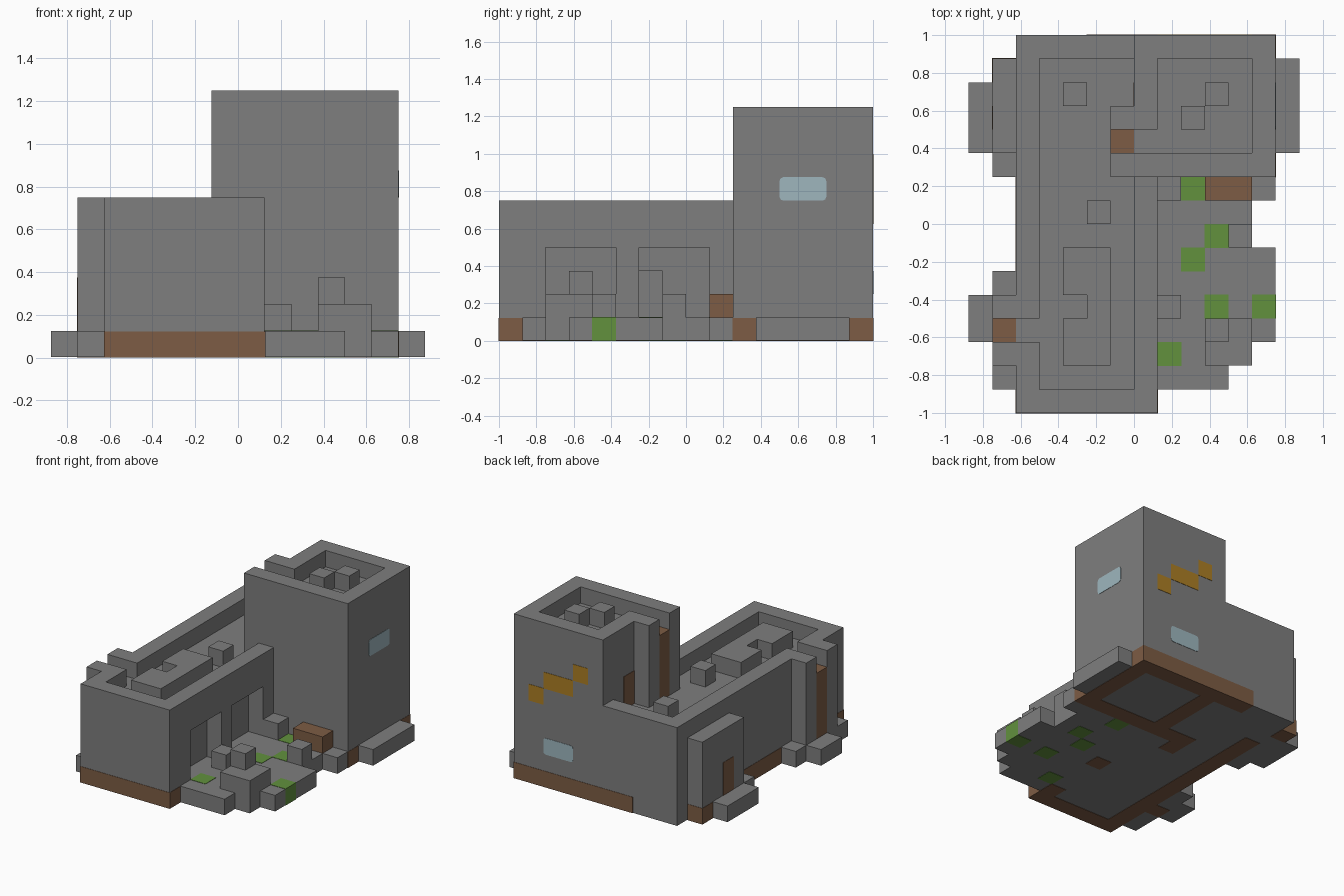
import bpy
import bmesh
from mathutils import Vector

CELL = 0.125      # size of one building block
SKIN = 0.02       # thin offset, in blocks, for painted plates

if "Cube" in bpy.data.objects:
    bpy.data.objects.remove(bpy.data.objects["Cube"], do_unlink=True)


def material(name, rgb):
    mat = bpy.data.materials.new(name)
    mat.use_nodes = True
    colour = (*rgb, 1)
    mat.diffuse_color = colour
    for node in mat.node_tree.nodes:
        if node.type == "BSDF_PRINCIPLED":
            node.inputs["Base Color"].default_value = colour
            node.inputs["Roughness"].default_value = 0.9
    return mat


stone = material("stone_grey", (0.21, 0.21, 0.21))
timber = material("rust_brown", (0.205, 0.107, 0.058))
moss = material("moss_green", (0.122, 0.283, 0.048))
glass = material("pale_blue", (0.342, 0.468, 0.515))
amber = material("amber", (0.41, 0.21, 0.018))


def box(name, xs, ys, zs, mat=stone, pad=0.0, round_axis=None):
    """Block between cell limits; pad grows it sideways, round_axis rounds its corners."""
    low = Vector((xs[0] - pad, ys[0] - pad, zs[0])) * CELL
    high = Vector((xs[1] + pad, ys[1] + pad, zs[1])) * CELL
    if zs[0] == 0 and mat == stone:
        low.z = SKIN * CELL
    bm = bmesh.new()
    bmesh.ops.create_cube(bm, size=1)
    for v in bm.verts:
        v.co = Vector([a + (c + 0.5) * (b - a) for a, b, c in zip(low, high, v.co)])
    if round_axis is not None:
        corners = [e for e in bm.edges
                   if abs((e.verts[0].co - e.verts[1].co).normalized()[round_axis]) > 0.9]
        bmesh.ops.bevel(bm, geom=corners, offset=0.02, segments=2, profile=0.5,
                        affect="EDGES")
    mesh = bpy.data.meshes.new(name)
    bm.to_mesh(mesh)
    bm.free()
    mesh.materials.append(mat)
    obj = bpy.data.objects.new(name, mesh)
    bpy.context.scene.collection.objects.link(obj)
    return obj


def carve(target, name, xs, ys, zs):
    """Cut a box-shaped opening out of a target."""
    cutter = box(name, xs, ys, zs)
    cutter.hide_render = True
    cutter.hide_viewport = True
    cutter.display_type = "WIRE"
    mod = target.modifiers.new(name, "BOOLEAN")
    mod.operation = "DIFFERENCE"
    mod.solver = "EXACT"
    mod.object = cutter


# Long low hall with sunken roof, roof gate and two arches
hall = box("hall", (-5, 1), (-8, 8), (0, 6))
carve(hall, "hall_roof_cutter", (-4, 0), (-7, 7), (5, 7))
carve(hall, "hall_gate_cutter", (-6, -3.5), (-5, -4), (5, 7))
carve(hall, "front_arch_cutter", (0, 2), (-6, -3), (1, 4))
carve(hall, "rear_arch_cutter", (0, 2), (-2, 1), (1, 4))
carve(hall, "inner_door_cutter", (-1, 0.5), (-2, -1), (1, 3))

# Tall tower with sunken roof and a roof gate
tower = box("tower", (0, 6), (2, 8), (0, 10))
carve(tower, "tower_roof_cutter", (1, 5), (3, 7), (9, 11))
carve(tower, "tower_gate_cutter", (-1, 1.5), (3, 4), (9, 11))

# Ladder shafts, each between two buttresses
for y in (2, 4):
    box("tower_buttress", (-1, 0), (y, y + 1), (5, 10))
for y in (-6, -4):
    box("hall_buttress", (-6, -5), (y, y + 1), (0, 6))
box("tower_ladder", (-1, 0), (3, 4), (5, 9), timber)
box("hall_ladder", (-6, -5), (-5, -4), (0, 5), timber)

# Side porch
box("porch", (-6, -5), (3, 7), (0, 5))

# Low steps around the walls
for xs, ys in [((-6, -5), (-7, -6)), ((-6, -5), (-3, -2)), ((-7, -6), (-5, -3)),
               ((-6, -5), (2, 3)), ((-7, -6), (3, 6)), ((6, 7), (3, 7))]:
    box("low_step", xs, ys, (0, 1))

# Ragged yard slab
for right, ys in [(4, (-7, -6)), (5, (-6, -5)), (6, (-5, -1)), (5, (-1, 1)), (6, (1, 2))]:
    box("yard_slab", (1, right), ys, (0, 1))

# Moss patches run through the slab
for x, y in [(2, 1), (3, -1), (2, -2), (3, -4), (5, -4), (1, -6)]:
    box("moss_patch", (x, x + 1), (y, y + 1), (0, 1 + SKIN), moss, SKIN / 2)

# Rubble and crate in the yard
box("rubble_bench", (3, 5), (-6, -4), (1, 2))
box("rubble_top", (3, 4), (-5, -4), (2, 3))
for x, y in [(1, -4), (4, -1), (1, 1)]:
    box("rubble_block", (x, x + 1), (y, y + 1), (1, 2))
box("crate", (3, 5), (1, 2), (1, 2), timber)

# Roof blocks
for x, y, z in [(-2, 0, 5), (-3, 5, 5), (3, 5, 9), (2, 4, 9)]:
    box("roof_vent", (x, x + 1), (y, y + 1), (z, z + 1))
box("roof_duct", (-2, -1), (-6, -1), (5, 6))
for ys in [(-6, -4), (-3, -1)]:
    box("roof_duct_arm", (-3, -2), ys, (5, 6))

# Rusty foundation strips
for xs, ys in [((-5, 1), (-8, -7)), ((-5, -4), (-7, 5)), ((-2, 6), (7, 8)),
               ((5, 6), (3, 7)), ((0, 1), (3, 7)), ((-1, 6), (2, 3)),
               ((-6, -5), (6, 7)), ((0, 1), (-3, -2)), ((0, 1), (-7, -6)),
               ((-2, -1), (1, 3))]:
    box("foundation", xs, ys, (0, 1 - SKIN), timber, SKIN)

# Flat doors
box("porch_door", (-6 - SKIN, -6), (4, 5), (1, 3), timber)
box("tower_door", (-SKIN, 0), (5, 6), (5, 7), timber)

# Windows and stepped amber sign
box("side_window", (6, 6 + SKIN), (4, 6), (6, 7), glass, round_axis=0)
box("back_window", (2, 4), (8, 8 + SKIN), (2, 3), glass, round_axis=1)
for xs, z in [((4, 5), 5), ((2, 4), 6), ((1, 2), 7)]:
    box("amber_panel", xs, (8, 8 + SKIN), (z, z + 1), amber)
